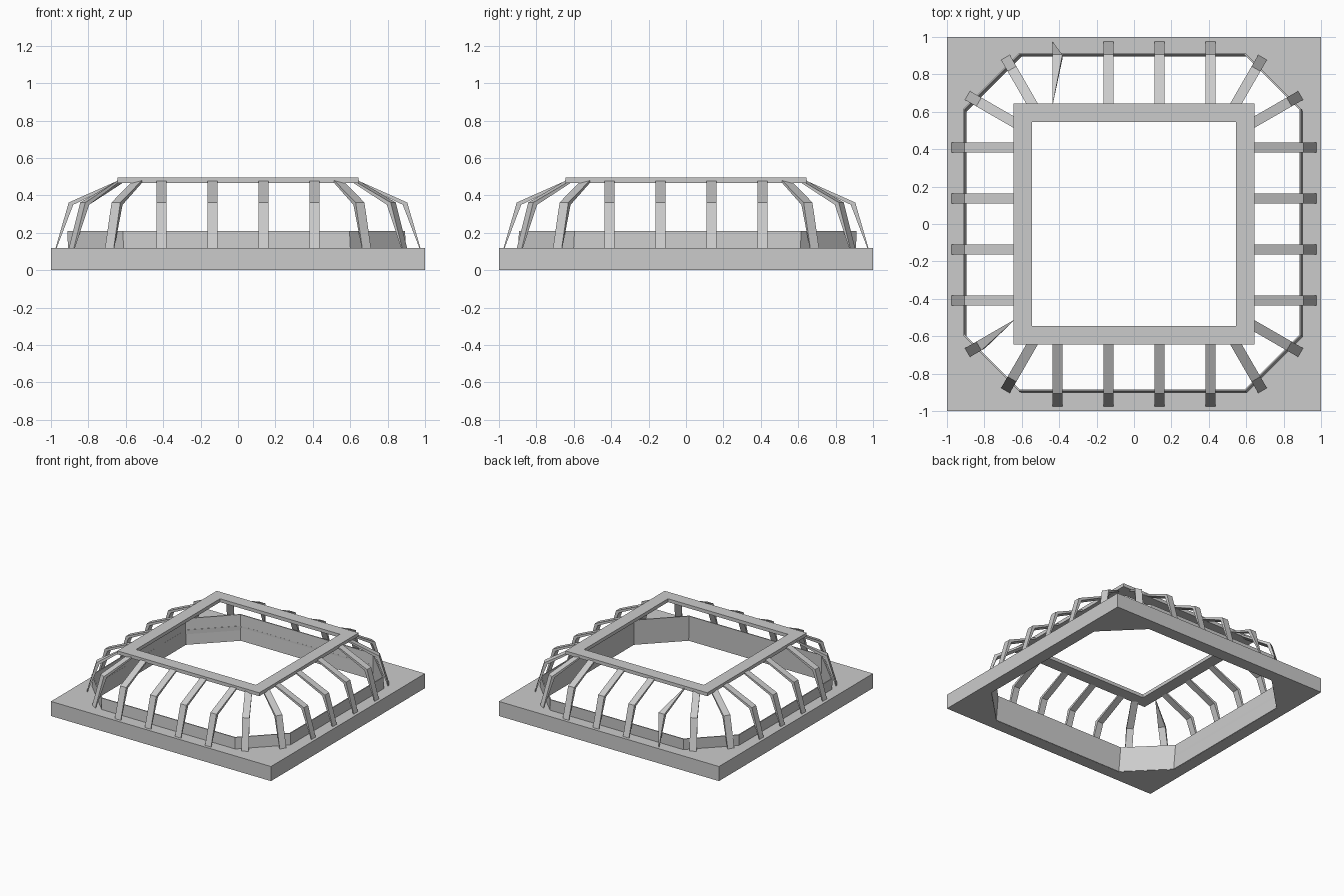
import bpy, bmesh, math
from mathutils import Vector, Matrix

cube = bpy.data.objects.get("Cube")
if cube:
    bpy.data.objects.remove(cube, do_unlink=True)

GREY = (0.6, 0.6, 0.6, 1.0)
mat = bpy.data.materials.new("plain_grey")
mat.use_nodes = True
mat.diffuse_color = GREY
mat.node_tree.nodes["Principled BSDF"].inputs["Base Color"].default_value = GREY


def finish(name, bm):
    """Weld, fix normals and link the part."""
    bmesh.ops.remove_doubles(bm, verts=bm.verts, dist=0.0005)
    bmesh.ops.recalc_face_normals(bm, faces=bm.faces)
    mesh = bpy.data.meshes.new(name)
    bm.to_mesh(mesh)
    bm.free()
    mesh.materials.append(mat)
    obj = bpy.data.objects.new(name, mesh)
    bpy.context.collection.objects.link(obj)
    return obj


def octagon(half, cut, z, dx=0, dy=0):
    """Square outline with cut corners; a cut of 0 leaves a plain square."""
    s = half - cut
    pts = []
    for i in range(4):
        turn = Matrix.Rotation(i * math.pi / 2, 3, 'Z')
        pts += [turn @ Vector((half, s, z)), turn @ Vector((s, half, z))]
    return [p + Vector((dx, dy, 0)) for p in pts]


def frame(name, loops):
    """Closed ring whose cross-section corners follow the given outlines."""
    bm = bmesh.new()
    rings = [[bm.verts.new(p) for p in loop] for loop in loops]
    for a, b in zip(rings, rings[1:] + rings[:1]):
        for i in range(8):
            j = (i + 1) % 8
            bm.faces.new((a[i], a[j], b[j], b[i]))
    return finish(name, bm)


def rib(name, origin, angle, stations):
    """Bent bar; stations hold outer (r, z), inner (r, z) and side edges."""
    bm = bmesh.new()
    turn = Matrix.Translation(origin) @ Matrix.Rotation(angle, 4, 'Z')
    rings = []
    for (ro, zo), (ri, zi), (lo, hi) in stations:
        corners = [(ro, lo, zo), (ro, hi, zo), (ri, hi, zi), (ri, lo, zi)]
        rings.append([bm.verts.new(turn @ Vector(c)) for c in corners])
    for a, b in zip(rings, rings[1:]):
        for i in range(4):
            j = (i + 1) % 4
            bm.faces.new((a[i], a[j], b[j], b[i]))
    bm.faces.new(rings[0])
    bm.faces.new(rings[-1])
    return finish(name, bm)


# Base slab with an eight-sided opening
frame("base_slab", [octagon(1, 0, 0), octagon(1, 0, 0.12),
                    octagon(0.9, 0.295, 0.12), octagon(0.9, 0.295, 0)])

# Thin curb lining the opening, leaning slightly to one corner
frame("curb", [octagon(0.903, 0.297, 0.001), octagon(0.903, 0.297, 0.21, -0.01, 0.01),
               octagon(0.895, 0.293, 0.21, -0.01, 0.01), octagon(0.895, 0.293, 0.001)])

# Square ring on top
frame("top_ring", [octagon(0.645, 0, 0.467), octagon(0.645, 0, 0.495),
                   octagon(0.545, 0, 0.495), octagon(0.545, 0, 0.467)])

W = 0.027
FULL = (-W, W)


def bar(head, bend, foot, widths=(FULL, FULL, FULL)):
    """Stations of a rib, thickest at the bend and thin at both ends."""
    return [((head, 0.482), (head, 0.469), widths[0]),
            ((bend, 0.362), (bend - 0.024, 0.35), widths[1]),
            ((foot, 0.12), (foot - 0.006, 0.12), widths[2])]


# Straight ribs, four on each side; one at the back is pinched at its ends
for side, label in enumerate(("left", "back", "right", "front")):
    angle = side * math.pi / 2
    for k, offset in enumerate((-0.41, -0.137, 0.137, 0.41)):
        origin = Matrix.Rotation(angle, 3, 'Z') @ Vector((0, offset, 0))
        widths = (FULL, FULL, FULL)
        if label == "back" and k == 3:
            widths = ((W - 0.002, W), FULL, (W - 0.002, W))
        rib(f"{label}_rib_{k + 1}", origin, angle, bar(0.635, 0.905, 0.975, widths))

# Corner ribs, two fanning out at each corner; one is pinched at its head
for c, label in enumerate(("back_left", "back_right", "front_right", "front_left")):
    turn = Matrix.Rotation(c * math.pi / 2, 3, 'Z')
    for k, (start, tilt) in enumerate((((0.635, 0.54, 0), 30), ((0.54, 0.635, 0), 60))):
        angle = c * math.pi / 2 + math.radians(tilt)
        widths = (FULL, FULL, FULL)
        if label == "front_right" and k == 0:
            widths = ((-W, 0.002 - W), FULL, FULL)
        rib(f"{label}_corner_rib_{k + 1}", turn @ Vector(start), angle,
            bar(-0.01, 0.225, 0.295, widths))
